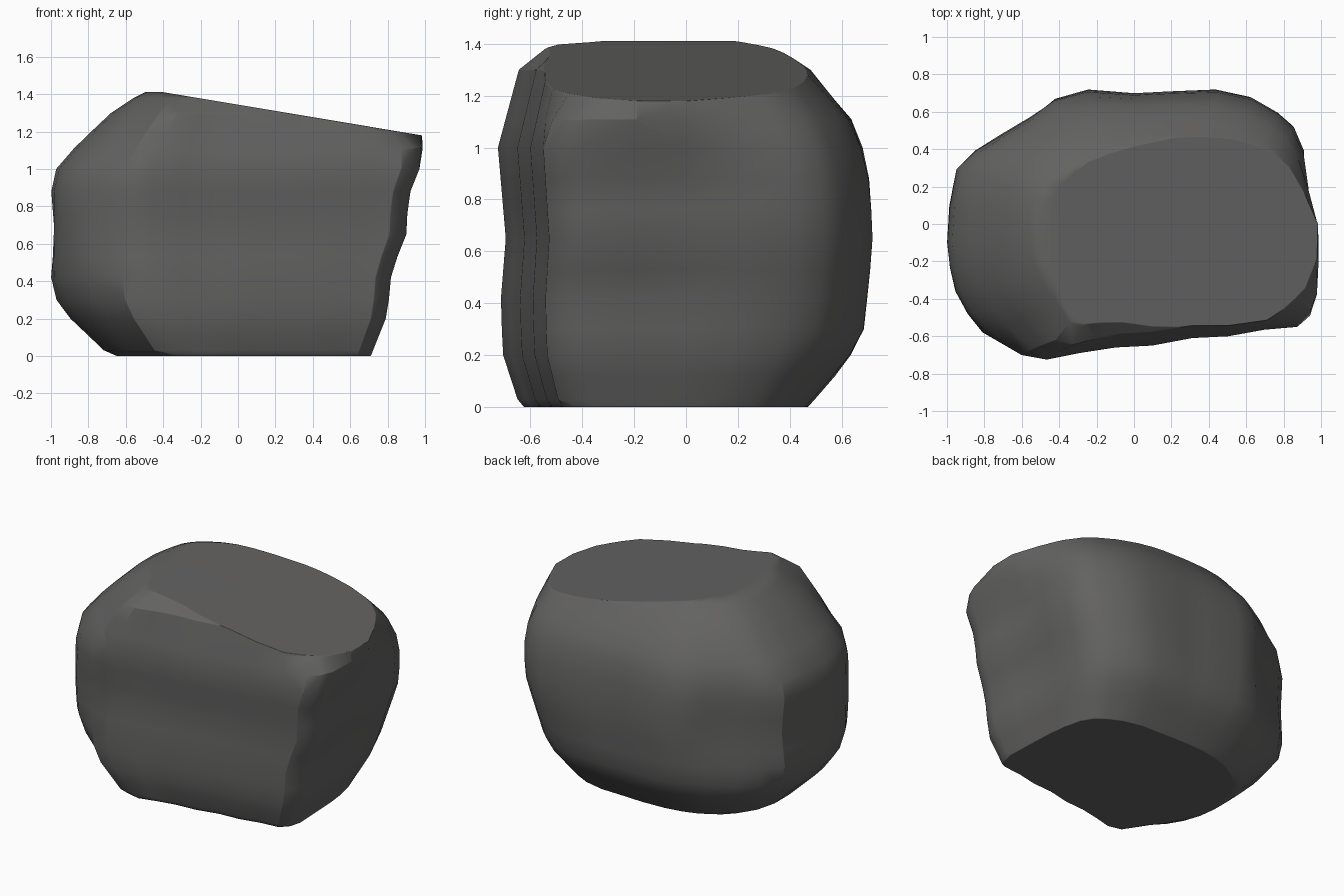
import bpy, bmesh
from math import atan2, cos, sin
from mathutils import Vector

if "Cube" in bpy.data.objects:
    bpy.data.objects.remove(bpy.data.objects["Cube"])

# Plan outline of the boulder at full width
PLAN = [(-1, -.1), (-.985, -.23), (-.955, -.36), (-.89, -.48), (-.81, -.58), (-.62, -.7),
        (-.48, -.725), (-.3, -.69), (-.1, -.66), (.1, -.65), (.32, -.61), (.52, -.6),
        (.72, -.565), (.9, -.55), (.97, -.49), (1, -.4), (.99, -.2), (.965, 0), (.93, .2),
        (.91, .4), (.86, .53), (.78, .6), (.64, .68), (.45, .72), (.2, .71), (0, .7),
        (-.25, .72), (-.43, .67), (-.54, .58), (-.7, .48), (-.84, .4), (-.95, .3), (-.985, .1)]

# Side profiles as (height, extent)
LEFT = [(0, .65), (.03, .72), (.23, .93), (.33, .99), (.42, 1), (.65, .98), (.9, 1),
        (1.01, .97), (1.13, .86), (1.31, .67), (1.38, .56), (1.41, .5)]
RIGHT = [(0, .71), (.2, .79), (.32, .81), (.45, .82), (.65, .9), (.85, .91), (1, .97),
         (1.11, 1), (1.18, 1), (1.41, .95)]
BACK_RIGHT = [(0, .72), (.2, .82), (.45, .9), (.65, .97), (.85, 1), (1, 1), (1.11, .97),
              (1.2, .92), (1.41, .75)]
FRONT = [(0, .62), (.03, .645), (.2, .70), (.4, .71), (.65, .69), (1, .72), (1.15, .68),
         (1.3, .64), (1.38, .54), (1.41, .48)]
BACK = [(0, .47), (.1, .56), (.2, .64), (.3, .69), (.63, .72), (.86, .71), (.98, .69),
        (1.1, .65), (1.3, .48), (1.38, .36), (1.41, .28)]
HEIGHTS = [0, .03, .12, .2, .3, .42, .53, .65, .76, .88, 1, 1.11, 1.2, 1.3, 1.38, 1.41]


def at(profile, z):
    for (z0, a), (z1, b) in zip(profile, profile[1:]):
        if z <= z1:
            return a + (b - a) * (z - z0) / (z1 - z0)
    return profile[-1][1]


def rounded(x, y, z):
    """Ease a plan point toward an oval away from the boulder's middle height."""
    amount = min(1, ((z - .7) / .6) ** 2)
    if y < 0 and -.65 < x < .6:
        return x, y
    if y < 0 and x > 0:                     # square corner, rounded only at the top
        amount = min(1, max(0, (z - 1.08) / .12))
    elif x > 0 and z < .7:                  # back right stays fuller near the ground
        amount *= .4
    a = atan2(y, x)
    p = 2.4
    r = (abs(cos(a)) ** p + abs(sin(a) / .72) ** p) ** (-1 / p)
    return x + (r * cos(a) - x) * amount, y + (r * sin(a) - y) * amount


# Loft the plan outline through the side profiles
bm = bmesh.new()
rings = []
for z in HEIGHTS:
    ring = []
    for px, py in PLAN:
        x, y = rounded(px, py, z)
        left, front = at(LEFT, z), at(FRONT, z) / .72
        if .4 < z < 1 and px < -.5 and -.65 < py < -.2:   # full front left shoulder
            left = front = 1
        k = min(1, max(0, y / .3))
        right = at(RIGHT, z) * (1 - k) + at(BACK_RIGHT, z) * k
        ring.append(bm.verts.new((x * (right if x > 0 else left),
                                  y * (at(BACK, z) / .72 if y > 0 else front), z)))
    rings.append(ring)
n = len(PLAN)
for lo, hi in zip(rings, rings[1:]):
    for i in range(n):
        j = (i + 1) % n
        bm.faces.new((lo[i], lo[j], hi[j], hi[i]))
bm.faces.new(rings[0][::-1])
bm.faces.new(rings[-1])

# Slice off the sloping top
bmesh.ops.bisect_plane(bm, geom=bm.verts[:] + bm.edges[:] + bm.faces[:], dist=1e-5,
                       plane_co=Vector((-.4, 0, 1.41)), plane_no=Vector((.1667, 0, 1)),
                       clear_outer=True)
bmesh.ops.holes_fill(bm, edges=[e for e in bm.edges if e.is_boundary], sides=0)
bmesh.ops.remove_doubles(bm, verts=bm.verts[:], dist=.004)
bmesh.ops.recalc_face_normals(bm, faces=bm.faces[:])

mesh = bpy.data.meshes.new("boulder")
bm.to_mesh(mesh)
bm.free()
boulder = bpy.data.objects.new("boulder", mesh)
bpy.context.collection.objects.link(boulder)

# Dark stone
stone = bpy.data.materials.new("dark_stone")
stone.diffuse_color = (.125, .123, .121, 1)
stone.use_nodes = True
stone.node_tree.nodes["Principled BSDF"].inputs["Base Color"].default_value = stone.diffuse_color
mesh.materials.append(stone)

# Slightly worn edges and smooth shading
bevel = boulder.modifiers.new("worn_edges", 'BEVEL')
bevel.width = .02
bevel.segments = 2
bevel.limit_method = 'ANGLE'
bevel.angle_limit = .6
for p in mesh.polygons:
    p.use_smooth = True
normals = boulder.modifiers.new("even_shading", 'WEIGHTED_NORMAL')
normals.weight = 50
